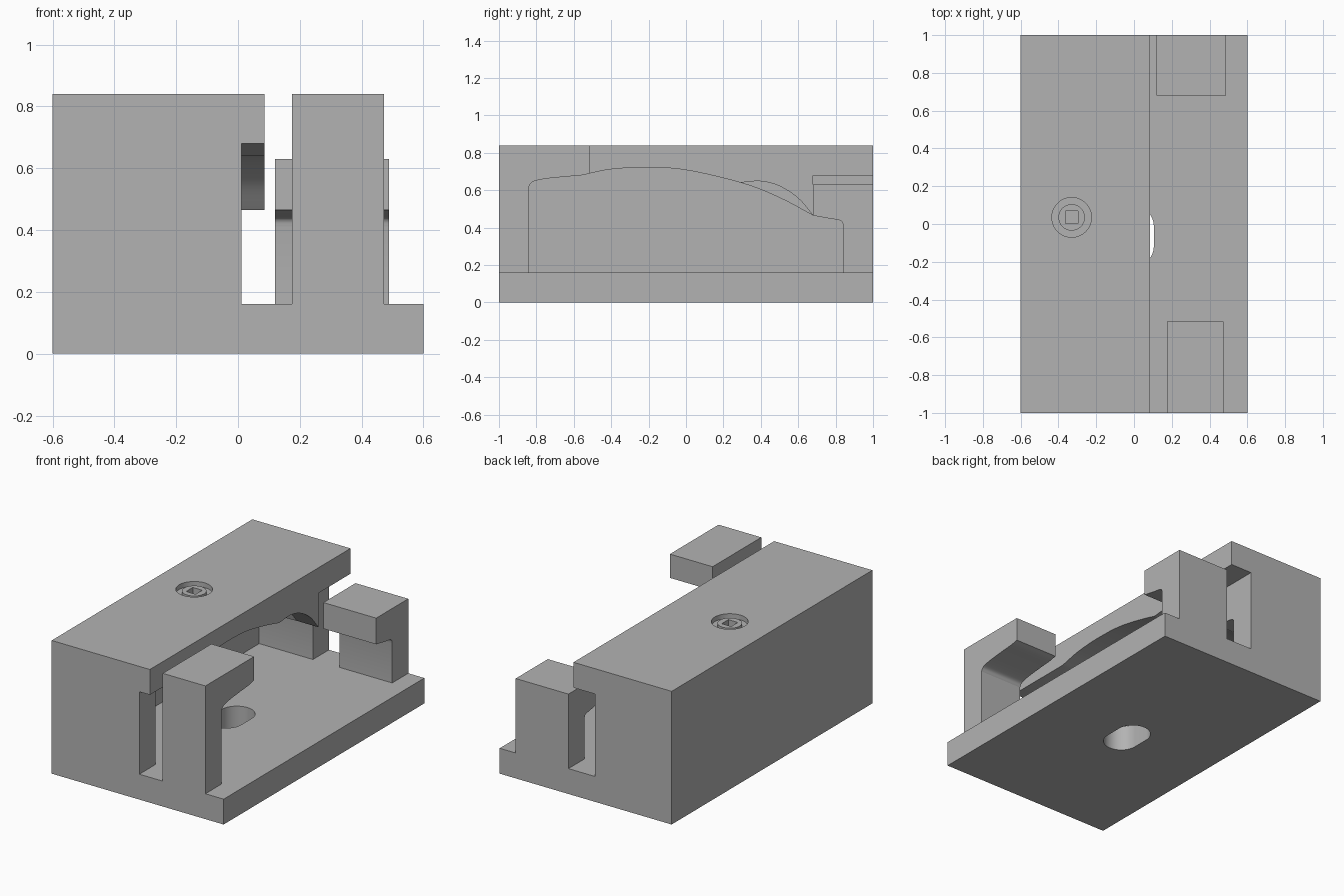
import bpy, bmesh, math
from mathutils import Vector

if "Cube" in bpy.data.objects:
    bpy.data.objects.remove(bpy.data.objects["Cube"], do_unlink=True)

grey = bpy.data.materials.new("plain grey")
grey.use_nodes = True
colour = (0.45, 0.45, 0.45, 1)
grey.diffuse_color = colour
grey.node_tree.nodes["Principled BSDF"].inputs["Base Color"].default_value = colour

FLOOR, TOP = 0.16, 0.84


def prism(name, outline, start, end, place):
    """Extrude a 2D outline from start to end; place maps (u, v, depth) to xyz."""
    bm = bmesh.new()
    face = bm.faces.new([bm.verts.new(place(u, v, start)) for u, v in outline])
    shift = Vector(place(0, 0, end)) - Vector(place(0, 0, start))
    extruded = bmesh.ops.extrude_face_region(bm, geom=[face], use_keep_orig=True)["geom"]
    bmesh.ops.translate(bm, vec=shift, verts=[g for g in extruded if isinstance(g, bmesh.types.BMVert)])
    bmesh.ops.recalc_face_normals(bm, faces=bm.faces)
    mesh = bpy.data.meshes.new(name)
    bm.to_mesh(mesh)
    bm.free()
    mesh.materials.append(grey)
    obj = bpy.data.objects.new(name, mesh)
    bpy.context.collection.objects.link(obj)
    return obj


def along_x(name, outline, x0, x1):
    return prism(name, outline, x0, x1, lambda u, v, d: (d, u, v))


def along_z(name, outline, z0, z1):
    return prism(name, outline, z0, z1, lambda u, v, d: (u, v, d))


def box(name, x0, x1, y0, y1, z0, z1):
    return along_z(name, [(x0, y0), (x1, y0), (x1, y1), (x0, y1)], z0, z1)


def slotted_circle(cx, cy, r, straight=0, steps=24):
    """Circle, or a rounded slot stretched along y."""
    ends = [(0, 1), (math.pi, -1)]
    return [(cx + r * math.cos(a + math.pi * i / steps),
             cy + side * straight + r * math.sin(a + math.pi * i / steps))
            for a, side in ends for i in range(steps + (1 if straight else 0))]


def spline(points, steps=6):
    """Smooth curve through the points."""
    pts = [Vector(p) for p in points]
    pts = [2 * pts[0] - pts[1]] + pts + [2 * pts[-1] - pts[-2]]
    out = []
    for a, b, c, d in zip(pts, pts[1:], pts[2:], pts[3:]):
        for i in range(steps):
            t = i / steps
            out.append(0.5 * (2 * b + (c - a) * t + (2 * a - 5 * b + 4 * c - d) * t ** 2
                              + (3 * b - a - 3 * c + d) * t ** 3))
    return [tuple(p) for p in out + [pts[-2]]]


def activate(obj):
    bpy.ops.object.select_all(action="DESELECT")
    obj.select_set(True)
    bpy.context.view_layer.objects.active = obj


def cut(obj, *cutters):
    for cutter in cutters:
        mod = obj.modifiers.new("cut", "BOOLEAN")
        mod.operation, mod.solver, mod.object = "DIFFERENCE", "EXACT", cutter
        activate(obj)
        bpy.ops.object.modifier_apply(modifier=mod.name)
        bpy.data.objects.remove(cutter, do_unlink=True)


# Shared profile of the cradle, in three smooth sections
front_curve = spline([(-0.84, 0.62), (-0.82, 0.645), (-0.76, 0.66), (-0.65, 0.672), (-0.56, 0.68), (-0.515, 0.69)])
dome_curve = spline([(-0.515, 0.69), (-0.4, 0.712), (-0.22, 0.722), (0, 0.708), (0.3, 0.638), (0.5, 0.56), (0.68, 0.465)])
back_curve = spline([(0.68, 0.465), (0.76, 0.45), (0.82, 0.44), (0.835, 0.43), (0.84, 0.41)])

# Base plate with a rounded through slot
base_plate = box("base_plate", -0.6, 0.6, -1, 1, 0, FLOOR)
cut(base_plate, along_z("slot_cutter", slotted_circle(0, -0.065, 0.105, 0.053), -0.1, 0.3))

# Main block, hollowed under the profile and open at both ends
main_block = box("main_block", -0.6, 0.085, -1, 1, FLOOR, TOP)
cavity = front_curve + dome_curve[1:] + back_curve[1:] + [(0.84, 0.1), (-0.84, 0.1)]
arch = spline([(0.29, 0.641), (0.4, 0.648), (0.5, 0.622), (0.6, 0.557), (0.68, 0.465)])
screw_x, screw_y = -0.33, 0.035
cut(main_block,
    along_x("cavity_cutter", cavity, -0.44, 0.3),
    along_x("arch_cutter", arch + [(0.66, 0.4), (0.32, 0.4)], -0.065, 0.3),
    box("front_slot_cutter", 0.012, 0.3, -1.1, -0.515, 0.1, 0.68),
    box("back_slot_cutter", -0.065, 0.3, 0.68, 1.1, 0.1, 0.68),
    along_z("recess_cutter", slotted_circle(screw_x, screw_y, 0.105), 0.81, 1),
    along_z("bore_cutter", slotted_circle(screw_x, screw_y, 0.069), 0.76, 1))

# Hooked posts that follow the profile on their undersides
front_post = along_x("front_post", [(-0.84, FLOOR), (-1, FLOOR), (-1, TOP), (-0.515, TOP)]
                     + front_curve[::-1], 0.175, 0.473)
back_post = along_x("back_post", [(0.84, FLOOR), (1, FLOOR), (1, 0.63), (0.68, 0.63)]
                    + back_curve, 0.12, 0.488)

# Screw with a square socket
screw = along_z("screw", slotted_circle(screw_x, screw_y, 0.07), 0.74, 0.83)
half = 0.033
cut(screw, box("socket_cutter", screw_x - half, screw_x + half,
               screw_y - half, screw_y + half, 0.78, 1))

for part in (base_plate, main_block, front_post, back_post, screw):
    activate(part)
    bpy.ops.object.shade_smooth_by_angle(angle=math.radians(25))
